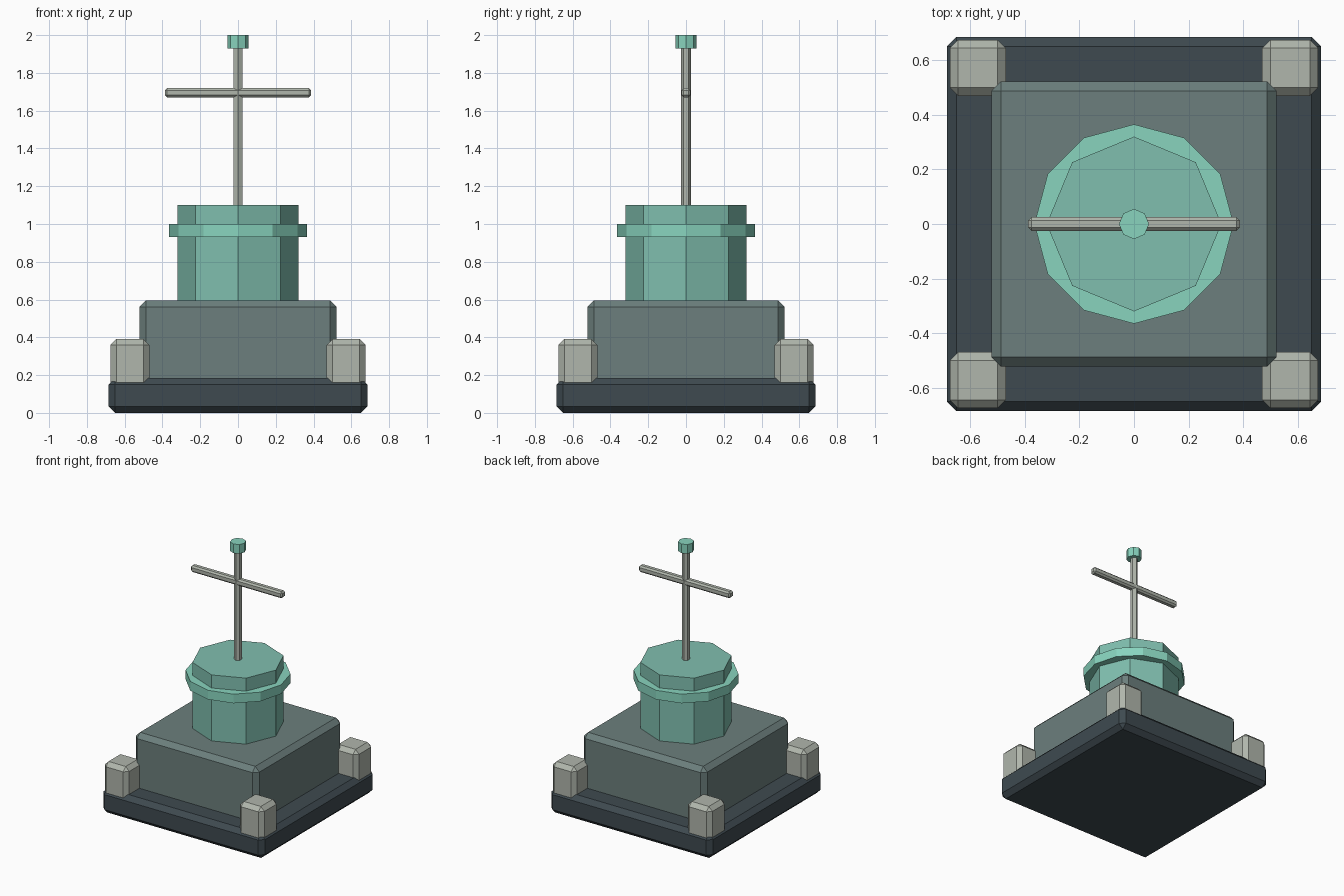
import bpy
import math

cube = bpy.data.objects.get("Cube")
if cube:
    bpy.data.objects.remove(cube, do_unlink=True)


def material(name, hex_code):
    """Flat colour from an sRGB hex code, stored as linear values."""
    rgb = []
    for i in (0, 2, 4):
        c = int(hex_code[i:i + 2], 16) / 255
        rgb.append(c / 12.92 if c < 0.04 else ((c + 0.055) / 1.055) ** 2.4)
    m = bpy.data.materials.new(name)
    m.use_nodes = True
    m.diffuse_color = (*rgb, 1)
    m.node_tree.nodes["Principled BSDF"].inputs["Base Color"].default_value = (*rgb, 1)
    return m


slate = material("dark slate", "3E4A50")
stone = material("grey green stone", "6C7F7D")
pale = material("pale grey", "B0B6AC")
teal = material("muted teal", "80BFAF")
mint = material("bright mint", "88D4BE")


def box(name, centre, size, bevel, mat):
    """Chamfered block."""
    bpy.ops.mesh.primitive_cube_add(size=1, location=centre)
    ob = bpy.context.object
    ob.name = name
    ob.scale = size
    bpy.ops.object.transform_apply(location=False, rotation=False, scale=True)
    mod = ob.modifiers.new("chamfer", 'BEVEL')
    mod.width = bevel
    mod.segments = 1
    ob.data.materials.append(mat)
    return ob


def prism(name, sides, radius, bottom, top, mat):
    """Upright flat-sided cylinder."""
    bpy.ops.mesh.primitive_cylinder_add(vertices=sides, radius=radius, depth=top - bottom,
                                        location=(0, 0, (bottom + top) / 2))
    ob = bpy.context.object
    ob.name = name
    ob.data.materials.append(mat)
    return ob


# Stepped plinth
box("base_slab", (0, 0, 0.0925), (1.37, 1.37, 0.185), 0.035, slate)
box("body_block", (0, 0, 0.3675), (1.045, 1.045, 0.455), 0.035, stone)

# Corner posts
for x, side in ((-1, "right"), (1, "left")):
    for y, end in ((-1, "front"), (1, "back")):
        box(f"corner_post_{end}_{side}", (0.572 * x, 0.572 * y, 0.25),
            (0.205, 0.205, 0.28), 0.03, pale)

# Drum with its collar
prism("drum", 8, 0.32, 0.55, 1.1, teal)
prism("drum_collar", 12, 0.365, 0.93, 1.0, mint)

# Mast, crossbar and cap
prism("mast", 6, 0.027, 1.08, 1.95, pale)
box("crossbar", (0, 0, 1.695), (0.775, 0.05, 0.05), 0.012, pale)
prism("mast_cap", 8, 0.055, 1.93, 2.0, mint)
